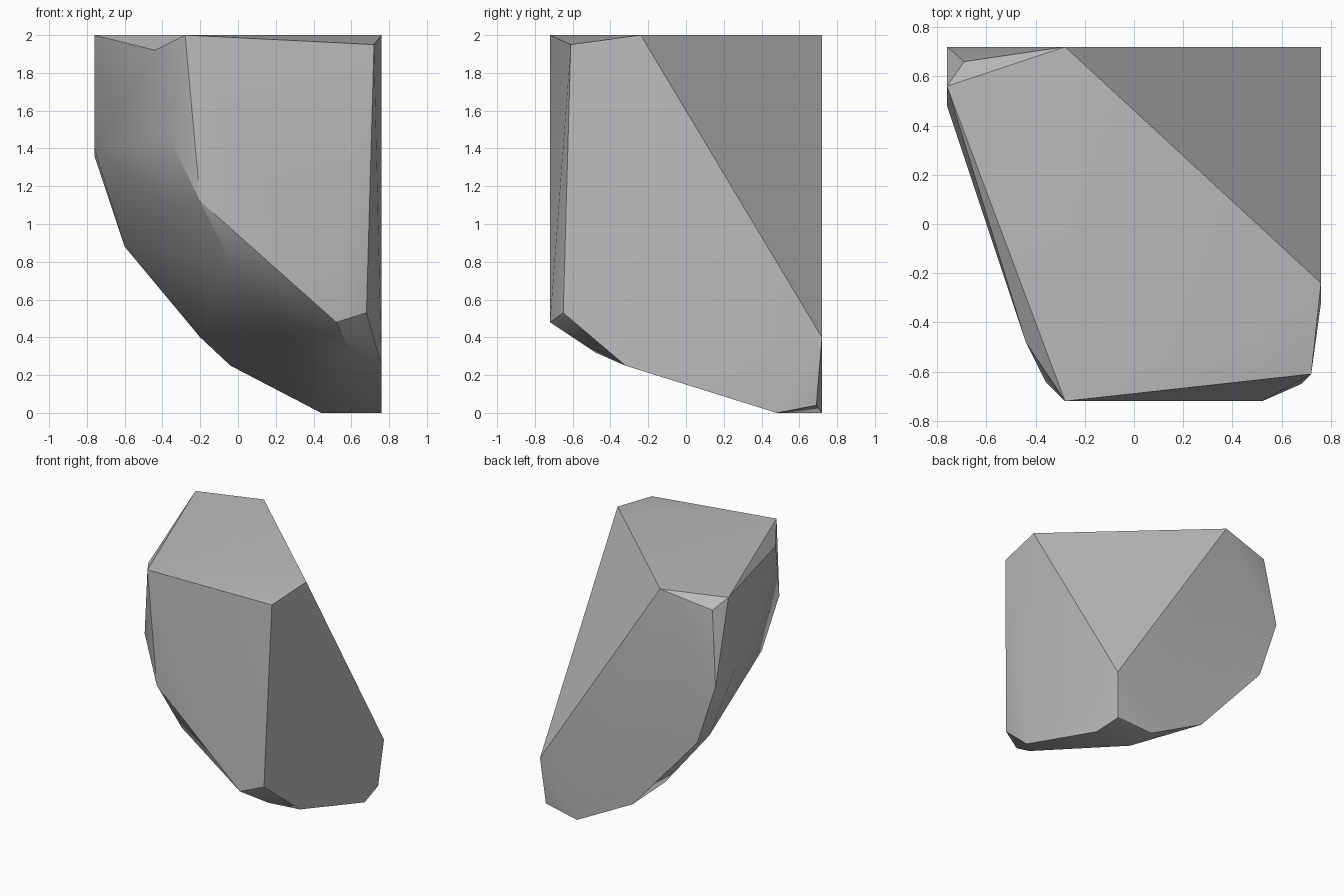
import bpy
import bmesh
import math

# Remove the default cube only
default_cube = bpy.data.objects.get("Cube")
if default_cube:
    bpy.data.objects.remove(default_cube, do_unlink=True)


def make_material(name, rgb):
    material = bpy.data.materials.new(name)
    material.use_nodes = True
    colour = (*rgb, 1)
    material.diffuse_color = colour
    shader = material.node_tree.nodes["Principled BSDF"]
    shader.inputs["Base Color"].default_value = colour
    shader.inputs["Roughness"].default_value = 0.9
    return material


def make_hull(name, corner_groups, material):
    """Wrap a convex shell around all the corner groups."""
    shell = bmesh.new()
    for group in corner_groups:
        for corner in group:
            shell.verts.new(corner)
    result = bmesh.ops.convex_hull(shell, input=shell.verts[:])
    # Corners swallowed by the shell are dropped
    loose = [v for v in shell.verts if not v.link_faces]
    bmesh.ops.delete(shell, geom=loose, context="VERTS")
    # Merge flat neighbouring triangles into whole facets
    bmesh.ops.dissolve_limit(shell, angle_limit=math.radians(1),
                             verts=shell.verts[:], edges=shell.edges[:])
    bmesh.ops.recalc_face_normals(shell, faces=shell.faces[:])
    mesh = bpy.data.meshes.new(name)
    shell.to_mesh(mesh)
    shell.free()
    mesh.materials.append(material)
    rock = bpy.data.objects.new(name, mesh)
    bpy.context.collection.objects.link(rock)
    return rock


# Flat crown
crown = [(-.28, -.72, 2), (.72, -.61, 1.95), (.76, -.24, 2),
         (-.28, .72, 2), (-.76, .56, 2)]

# Chipped shoulders just under the crown
shoulders = [(-.44, -.48, 1.92), (-.69, .66, 1.92)]

# Front facet and the rounded belly beneath it
front = [(-.36, -.64, 1.45), (-.2, -.72, 1.12), (-.04, -.64, .8),
         (.52, -.72, .48), (.68, -.65, .53),
         (-.32, -.48, 1.07), (.28, -.5, .48), (.6, -.48, .32)]

# Steep flank with the cut back corner
flank = [(.76, -.32, .25), (.76, .72, .4), (.73, .69, .04)]

# Back wall curving down to the foot
back = [(-.76, .72, 1.36), (-.76, .48, 1.4), (-.6, .72, .88),
        (-.6, .57, .88), (-.2, .54, .4), (-.04, .72, .25)]

# Small flat foot
foot = [(.44, .48, 0), (.76, .48, 0), (.44, .72, 0)]

stone_grey = make_material("stone grey", (.5, .5, .5))
boulder = make_hull("boulder", [crown, shoulders, front, flank, back, foot],
                    stone_grey)

# Soft shading on shallow edges, crisp on the main facets
bpy.ops.object.select_all(action="DESELECT")
boulder.select_set(True)
bpy.context.view_layer.objects.active = boulder
bpy.ops.object.shade_smooth_by_angle(angle=math.radians(30))
